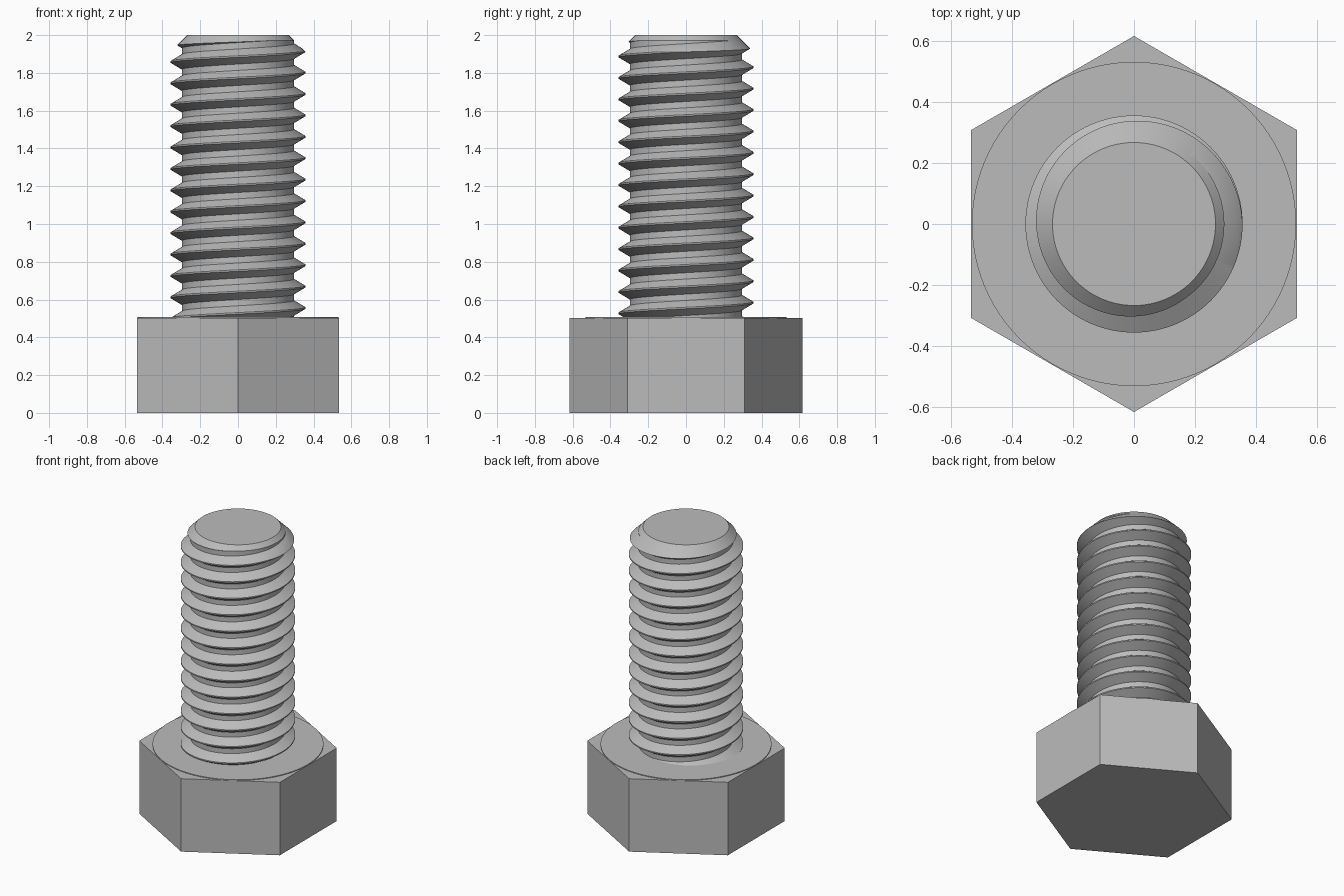
import bpy, bmesh, math

cube = bpy.data.objects.get("Cube")
if cube:
    bpy.data.objects.remove(cube, do_unlink=True)

HEAD_TOP, SEAT_TOP, TOP = 0.502, 0.507, 2.0
ROOT, CREST, TIP = 0.297, 0.357, 0.268
PITCH, SEGS = 0.1133, 96
CREST_Z = 1.915  # height of a crest on the +x side

steel = bpy.data.materials.new("grey_steel")
steel.use_nodes = True
colour = (0.5, 0.5, 0.5, 1)
steel.diffuse_color = colour
steel.node_tree.nodes["Principled BSDF"].inputs["Base Color"].default_value = colour


def make_object(name, bm):
    bmesh.ops.recalc_face_normals(bm, faces=bm.faces)
    mesh = bpy.data.meshes.new(name)
    bm.to_mesh(mesh)
    bm.free()
    mesh.materials.append(steel)
    obj = bpy.data.objects.new(name, mesh)
    bpy.context.collection.objects.link(obj)
    return obj


def lathe(name, profile, segs, turn=0.0):
    """Closed solid from (radius, height) rings."""
    bm = bmesh.new()
    rings = []
    for r, z in profile:
        angles = [turn + math.tau * i / segs for i in range(segs)]
        rings.append([bm.verts.new((r * math.cos(a), r * math.sin(a), z)) for a in angles])
    for low, high in zip(rings, rings[1:]):
        for i in range(segs):
            j = (i + 1) % segs
            bm.faces.new((low[i], low[j], high[j], high[i]))
    bm.faces.new(rings[0][::-1])
    bm.faces.new(rings[-1])
    return make_object(name, bm)


def threaded_rod(name):
    """Right-handed helical thread, longer than needed at both ends."""
    bm = bmesh.new()
    turns = 18
    # Tooth section over one pitch: (radius, height offset)
    tooth = [(CREST, -0.004), (CREST, 0.004), (ROOT, 0.040), (ROOT, PITCH - 0.040)]
    n = len(tooth)
    start = CREST_Z - 15 * PITCH
    grid = {}
    for row in range(n * turns + n + 1):
        r, dz = tooth[row % n]
        for i in range(SEGS):
            a = math.tau * i / SEGS
            z = start + PITCH * (row // n + i / SEGS) + dz
            grid[row, i] = bm.verts.new((r * math.cos(a), r * math.sin(a), z))

    def vert(row, i):
        return grid[row + n, 0] if i == SEGS else grid[row, i]

    for row in range(n * turns):
        for i in range(SEGS):
            bm.faces.new((vert(row, i), vert(row, i + 1),
                          vert(row + 1, i + 1), vert(row + 1, i)))
    bmesh.ops.delete(bm, geom=[v for v in bm.verts if not v.link_faces], context='VERTS')
    # Close both ends with fans to the axis
    middle = start + PITCH * turns / 2
    border = [e for e in bm.edges if e.is_boundary]
    for sign in (-1, 1):
        edges = [e for e in border if sign * (e.verts[0].co.z - middle) > 0]
        height = sum(e.verts[0].co.z for e in edges) / len(edges)
        centre = bm.verts.new((0, 0, height))
        for e in edges:
            bm.faces.new((e.verts[0], e.verts[1], centre))
    return make_object(name, bm)


def smooth(obj):
    bpy.ops.object.select_all(action='DESELECT')
    obj.select_set(True)
    bpy.context.view_layer.objects.active = obj
    bpy.ops.object.shade_smooth_by_angle(angle=math.radians(25))


# Hexagonal head with a thin round bearing face
lathe("hex_head", [(0.618, 0), (0.618, HEAD_TOP)], 6, math.pi / 2)
seat = lathe("bearing_face", [(0.533, HEAD_TOP - 0.02), (0.533, SEAT_TOP)], SEGS)
smooth(seat)

# Threaded shank, trimmed to length with a chamfered tip
shank = threaded_rod("threaded_shank")
envelope = lathe("tip_chamfer_cutter",
                 [(0.45, 0.45), (0.45, TOP - 0.45 + TIP), (TIP, TOP)], SEGS, 0.01)
envelope.hide_render = True
trim = shank.modifiers.new("trim", 'BOOLEAN')
trim.operation = 'INTERSECT'
trim.solver = 'EXACT'
trim.object = envelope
bpy.context.view_layer.objects.active = shank
bpy.ops.object.modifier_apply(modifier=trim.name)
bpy.data.objects.remove(envelope, do_unlink=True)
smooth(shank)
